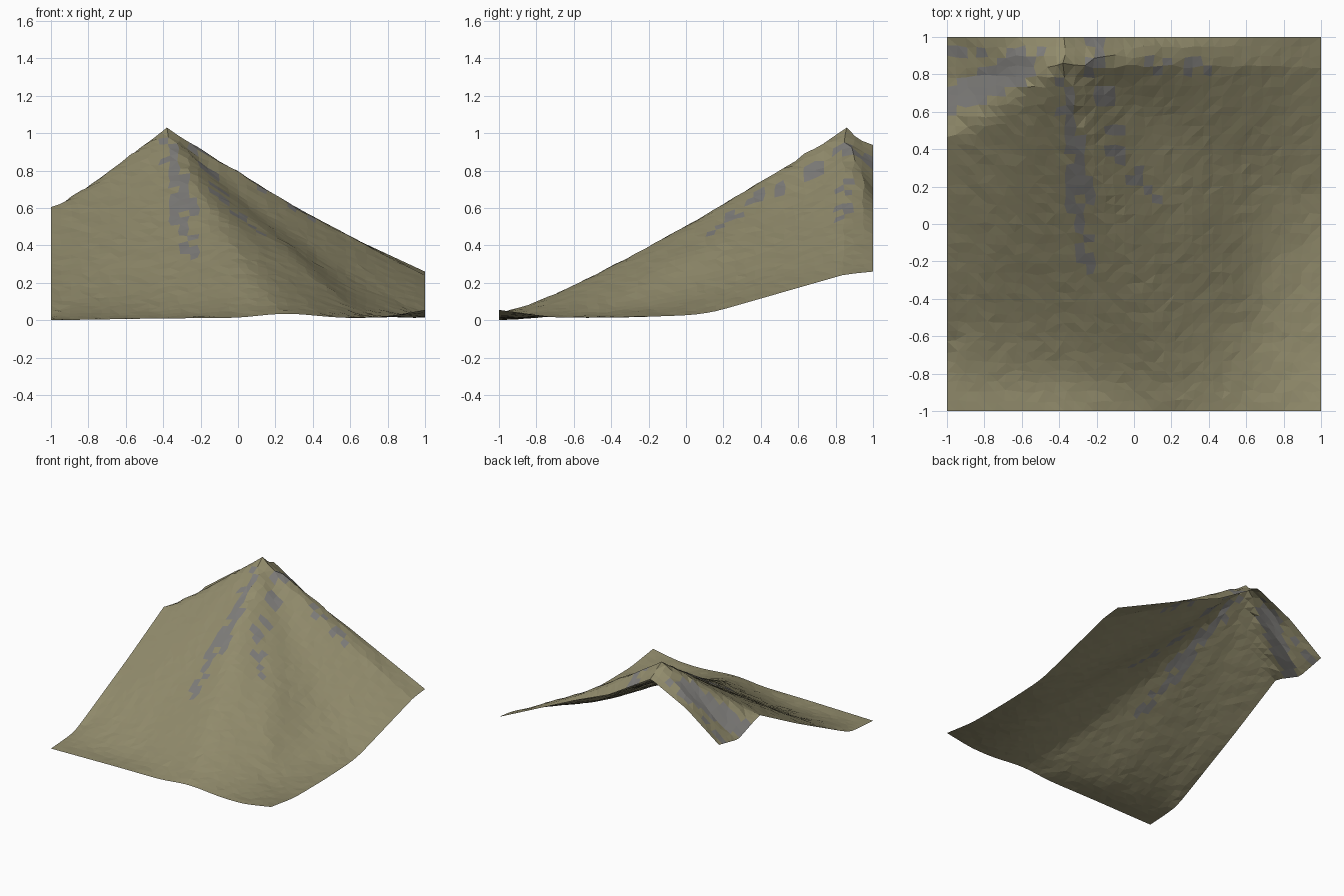
import bpy, bmesh, math, random
from mathutils import Vector

if "Cube" in bpy.data.objects:
    bpy.data.objects.remove(bpy.data.objects["Cube"])

random.seed(4)
N = 38                                   # grid cells per side
PEAK = Vector((-0.38, 0.86))
PEAK_Z = 1.03
T = (0, 0.25, 0.5, 0.75, 0.9, 1)         # stations from peak to border

# Ridges and valleys radiate from the peak: border x, y, then heights at T[1:]
SPOKES = [
    (-1, 0.475, 0.92, 0.815, 0.71, 0.65, 0.61),
    (-1, 0, 0.85, 0.67, 0.51, 0.42, 0.36),
    (-1, -0.7, 0.75, 0.47, 0.225, 0.08, 0.018),
    (-1, -1, 0.69, 0.385, 0.108, 0.015, 0.0),
    (-0.4, -1, 0.715, 0.42, 0.142, 0.02, 0.01),
    (0, -1, 0.742, 0.457, 0.2, 0.06, 0.012),
    (0.25, -1, 0.745, 0.472, 0.227, 0.1, 0.04),
    (0.55, -1, 0.7, 0.415, 0.157, 0.045, 0.012),
    (0.75, -1, 0.66, 0.37, 0.1, 0.017, 0.012),
    (1, -1, 0.63, 0.325, 0.036, 0.018, 0.055),
    (1, -0.7, 0.65, 0.36, 0.065, 0.017, 0.015),
    (1, -0.3, 0.67, 0.39, 0.122, 0.03, 0.015),
    (1, 0.1, 0.7, 0.44, 0.2, 0.09, 0.03),
    (1, 0.85, 0.82, 0.605, 0.42, 0.31, 0.245),
    (1, 1, 0.815, 0.605, 0.42, 0.32, 0.26),
    (0.3, 1, 0.92, 0.8, 0.7, 0.63, 0.585),
    (0, 1, 0.94, 0.88, 0.8, 0.75, 0.71),
    (-0.38, 1, 1.0, 0.975, 0.95, 0.945, 0.94),
    (-0.7, 1, 0.955, 0.89, 0.83, 0.8, 0.785),
    (-1, 1, 0.91, 0.79, 0.67, 0.6, 0.565),
    (-1, 0.75, 0.9, 0.77, 0.63, 0.56, 0.515),
]


def along(spoke, t):
    """Smooth height along one spoke (Hermite between stations)."""
    h = (PEAK_Z,) + spoke[2:]
    n = len(T) - 1

    def slope(k):
        a, b = max(k - 1, 0), min(k + 1, n)
        return (h[b] - h[a]) / (T[b] - T[a])

    k = next((k for k in range(n) if t <= T[k + 1]), n - 1)
    step = T[k + 1] - T[k]
    f = min(1, (t - T[k]) / step)
    return ((2 * f**3 - 3 * f**2 + 1) * h[k] + (3 * f**2 - 2 * f**3) * h[k + 1]
            + step * ((f**3 - 2 * f**2 + f) * slope(k) + (f**3 - f**2) * slope(k + 1)))


def height(x, y):
    d = Vector((x, y)) - PEAK
    if d.length < 1e-5:
        return PEAK_Z
    # ray from the peak to the square border
    reach = min((math.copysign(1, c) - p) / c
                for c, p in zip(d, PEAK) if abs(c) > 1e-9)
    hit = PEAK + d * reach
    for a, b in zip(SPOKES, SPOKES[1:] + SPOKES[:1]):
        pa, pb = Vector(a[:2]), Vector(b[:2])
        side = pb - pa
        w = (hit - pa).dot(side) / side.length_squared
        if -1e-4 <= w <= 1.0001 and (pa + side * w - hit).length < 1e-3:
            t = 1 / reach
            return along(a, t) * (1 - w) + along(b, t) * w
    return 0


# Bare rock streaks: start, end, half width, density
STREAKS = [
    ((-0.40, 0.75), (-0.30, 0.3), 0.045, 0.85),
    ((-0.30, 0.3), (-0.25, -0.2), 0.06, 0.8),
    ((-0.22, 0.95), (-0.10, 0.4), 0.05, 0.65),
    ((-0.10, 0.4), (0.15, 0.05), 0.05, 0.4),
    ((-0.95, 0.66), (-0.6, 0.85), 0.08, 0.85),
    ((-0.95, 0.92), (-0.45, 0.92), 0.04, 0.55),
    ((0.0, 0.84), (0.35, 0.84), 0.05, 0.3),
]


def is_rock(p):
    for a, b, width, density in STREAKS:
        a, b = Vector(a), Vector(b)
        f = max(0, min(1, (p - a).dot(b - a) / (b - a).length_squared))
        if (a + (b - a) * f - p).length < width and random.random() < density:
            return True
    return False


def material(name, rgb):
    m = bpy.data.materials.new(name)
    m.diffuse_color = (*rgb, 1)
    m.use_nodes = True
    m.node_tree.nodes["Principled BSDF"].inputs["Base Color"].default_value = m.diffuse_color
    return m


# Mountain slope: jittered grid, faceted
bm = bmesh.new()
grid = []
for j in range(N + 1):
    for i in range(N + 1):
        x, y = -1 + 2 * i / N, -1 + 2 * j / N
        if 0 < i < N:
            x += random.uniform(-0.01, 0.01)
        if 0 < j < N:
            y += random.uniform(-0.01, 0.01)
        grid.append(bm.verts.new((x, y, 0)))
top = min(grid, key=lambda v: (v.co.xy - PEAK).length)
top.co.xy = PEAK
for v in grid:
    v.co.z = height(v.co.x, v.co.y)
for j in range(N):
    for i in range(N):
        k = j * (N + 1) + i
        f = bm.faces.new((grid[k], grid[k + 1], grid[k + N + 2], grid[k + N + 1]))
        f.material_index = int(is_rock(f.calc_center_median().xy))

# Soften the creases between spokes, keeping the summit, crest and left ridge
for _ in range(3):
    new = {}
    for v in grid:
        if ((v.co.xy - PEAK).length < 0.25 or v.co.y > 0.75 or len(v.link_edges) == 2
                or (v.is_boundary and v.co.y > 0.3)):
            continue
        near = [e.other_vert(v) for e in v.link_edges
                if not v.is_boundary or e.is_boundary]
        # average height, corrected for the sideways jitter
        mid = sum((n.co.xy for n in near), Vector((0, 0))) / len(near)
        average = sum(n.co.z for n in near) / len(near)
        average += height(v.co.x, v.co.y) - height(mid.x, mid.y)
        new[v] = 0.5 * v.co.z + 0.5 * average
    for v, z in new.items():
        v.co.z = z
for v in grid:
    if not v.is_boundary and v is not top:
        v.co.z += random.uniform(-0.0025, 0.0025)
    v.co.z = max(0, v.co.z)
bmesh.ops.triangulate(bm, faces=bm.faces[:], quad_method='SHORT_EDGE')

mesh = bpy.data.meshes.new("mountain_slope")
bm.to_mesh(mesh)
bm.free()
mesh.materials.append(material("dry_grass", (0.285, 0.26, 0.15)))
mesh.materials.append(material("rock", (0.21, 0.205, 0.195)))
bpy.context.collection.objects.link(bpy.data.objects.new("mountain_slope", mesh))
